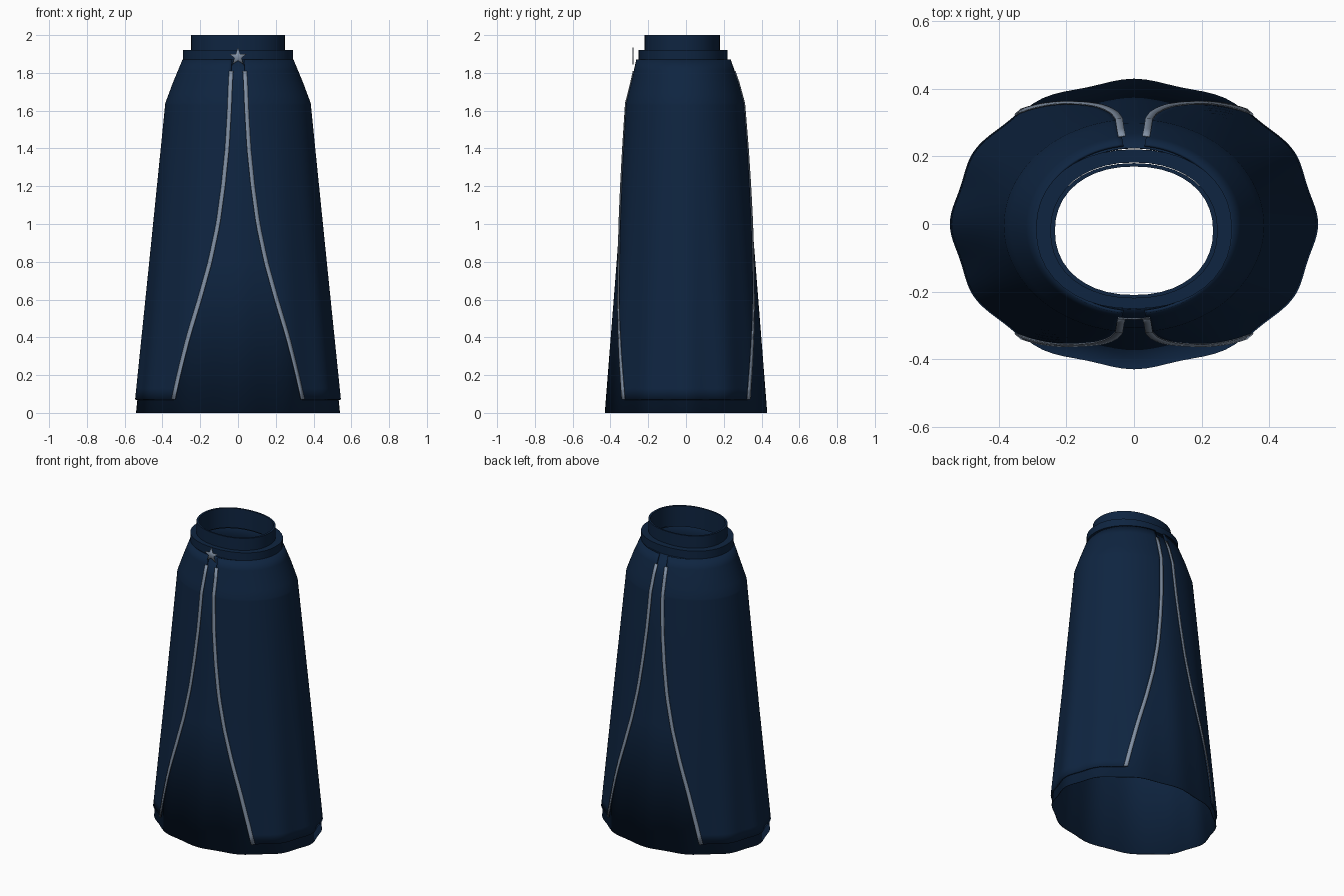
import bpy, bmesh, math

cube = bpy.data.objects.get("Cube")
if cube:
    bpy.data.objects.remove(cube, do_unlink=True)


def material(name, rgb):
    m = bpy.data.materials.new(name)
    m.use_nodes = True
    m.diffuse_color = (*rgb, 1)
    bsdf = m.node_tree.nodes["Principled BSDF"]
    bsdf.inputs["Base Color"].default_value = (*rgb, 1)
    bsdf.inputs["Roughness"].default_value = 0.8
    return m


NAVY = material("navy cloth", (0.0045, 0.018, 0.052))
SILVER = material("silver trim", (0.22, 0.28, 0.37))

# Skirt body: height, half width, half depth, depth centre
BODY = [(0, .54, .43, 0), (.8, .458, .367, 0), (1.4, .397, .322, -.003),
        (1.64, .373, .303, -.005), (1.75, .332, .274, -.006), (1.87, .282, .24, -.013)]
# Half width of the opening between the side panels: height, x
OPENING = [(.07, .35), (.2, .318), (.4, .265), (.6, .205), (.8, .15), (1.0, .107),
           (1.2, .079), (1.4, .058), (1.6, .046), (1.75, .04), (1.87, .032)]


def lookup(table, z):
    for lo, hi in zip(table, table[1:]):
        if z <= hi[0]:
            f = (z - lo[0]) / (hi[0] - lo[0])
            return [p + (q - p) * f for p, q in zip(lo[1:], hi[1:])]
    return list(table[-1][1:])


def skirt_point(z, t, out=0.0):
    """Point on the fluted skirt surface, pushed outward by out."""
    a, b, cy = lookup(BODY, z)
    flute = 1 - .0125 * max(0, 1 - z / 1.64) * (1 - math.cos(12 * t))
    return ((a + out) * flute * math.cos(t), cy + (b + out) * flute * math.sin(t), z)


def edge_angle(z, shift, out):
    a = lookup(BODY, z)[0] + out
    return math.acos((lookup(OPENING, z)[0] + shift) / a)


def grid_object(name, rows, mat, closed=False, thickness=0.0, loop_rows=False):
    """Surface through rows of points, optionally closed and thickened inward."""
    bm = bmesh.new()
    vs = [[bm.verts.new(p) for p in row] for row in rows]
    n = len(rows[0])
    if loop_rows:
        vs.append(vs[0])
    for r0, r1 in zip(vs, vs[1:]):
        for i in range(n if closed else n - 1):
            j = (i + 1) % n
            bm.faces.new((r0[i], r0[j], r1[j], r1[i]))
    if loop_rows:
        bmesh.ops.recalc_face_normals(bm, faces=bm.faces)
    return finish(name, bm, mat, thickness)


def finish(name, bm, mat, thickness=0.0):
    me = bpy.data.meshes.new(name)
    bm.to_mesh(me)
    bm.free()
    me.materials.append(mat)
    ob = bpy.data.objects.new(name, me)
    bpy.context.collection.objects.link(ob)
    if thickness:
        mod = ob.modifiers.new("thickness", "SOLIDIFY")
        mod.thickness = thickness
        mod.offset = -1
    bpy.ops.object.select_all(action="DESELECT")
    ob.select_set(True)
    bpy.context.view_layer.objects.active = ob
    bpy.ops.object.shade_smooth_by_angle(angle=math.radians(40))
    return ob


def heights(lo, hi, n):
    return [lo + (hi - lo) * i / n for i in range(n + 1)]


# Underskirt, open at the hem
angles = [math.tau * i / 96 for i in range(96)]
body_heights = [row[0] for row in BODY]
grid_object("underskirt", [[skirt_point(z, t) for t in angles] for z in body_heights],
            NAVY, closed=True, thickness=.004)

# Side panels and the trim along their front and back edges
panel_heights = sorted(set(heights(.07, 1.87, 30) + [1.64, 1.75]))
for side, sx in (("left", 1), ("right", -1)):
    rows = []
    for z in panel_heights:
        t1 = edge_angle(z, 0, .012)
        row = [skirt_point(z, t, .012) for t in heights(-t1, t1, 48)]
        rows.append([(sx * x, y, h) for x, y, h in row][::sx])
    grid_object(side + "_side_panel", rows, NAVY, thickness=.009)

    for face, sy in (("front", -1), ("back", 1)):
        rows = []
        for z in panel_heights[:-1]:
            row = [skirt_point(z, sy * edge_angle(z, s, .016), .016)
                   for s in (-.011, 0, .011)]
            rows.append([(sx * x, y, h) for x, y, h in row][::-sx * sy])
        grid_object(side + "_" + face + "_trim", rows, SILVER, thickness=.004)


def oval(z, a, b, cy, n=40, power=.92):
    pts = []
    for i in range(n):
        c, s = math.cos(math.tau * i / n), math.sin(math.tau * i / n)
        pts.append((a * math.copysign(abs(c) ** power, c),
                    cy + b * math.copysign(abs(s) ** power, s), z))
    return pts


def band(name, z0, z1, outer, inner, cy):
    rows = [oval(z0, *outer, cy), oval(z1, *outer, cy),
            oval(z1, *inner, cy), oval(z0, *inner, cy)]
    grid_object(name, rows, NAVY, closed=True, loop_rows=True)


# Waistband with the narrower collar rising out of it
band("waistband", 1.86, 1.92, (.29, .236), (.245, .197), -.015)
band("waist_collar", 1.87, 2.0, (.248, .2), (.234, .19), -.02)

# Star badge on the front of the waistband
bm = bmesh.new()
rim = []
for i in range(10):
    r = .02 if i % 2 else .05
    t = math.pi / 2 + i * math.pi / 5
    rim.append(bm.verts.new((r * math.cos(t), -.283, 1.885 + r * math.sin(t))))
centre = bm.verts.new((0, -.283, 1.885))
for i in range(10):
    bm.faces.new((centre, rim[i], rim[(i + 1) % 10]))
bmesh.ops.recalc_face_normals(bm, faces=bm.faces)
if sum(f.normal.y for f in bm.faces) > 0:
    bmesh.ops.reverse_faces(bm, faces=bm.faces)
finish("star_badge", bm, SILVER, thickness=.005)
